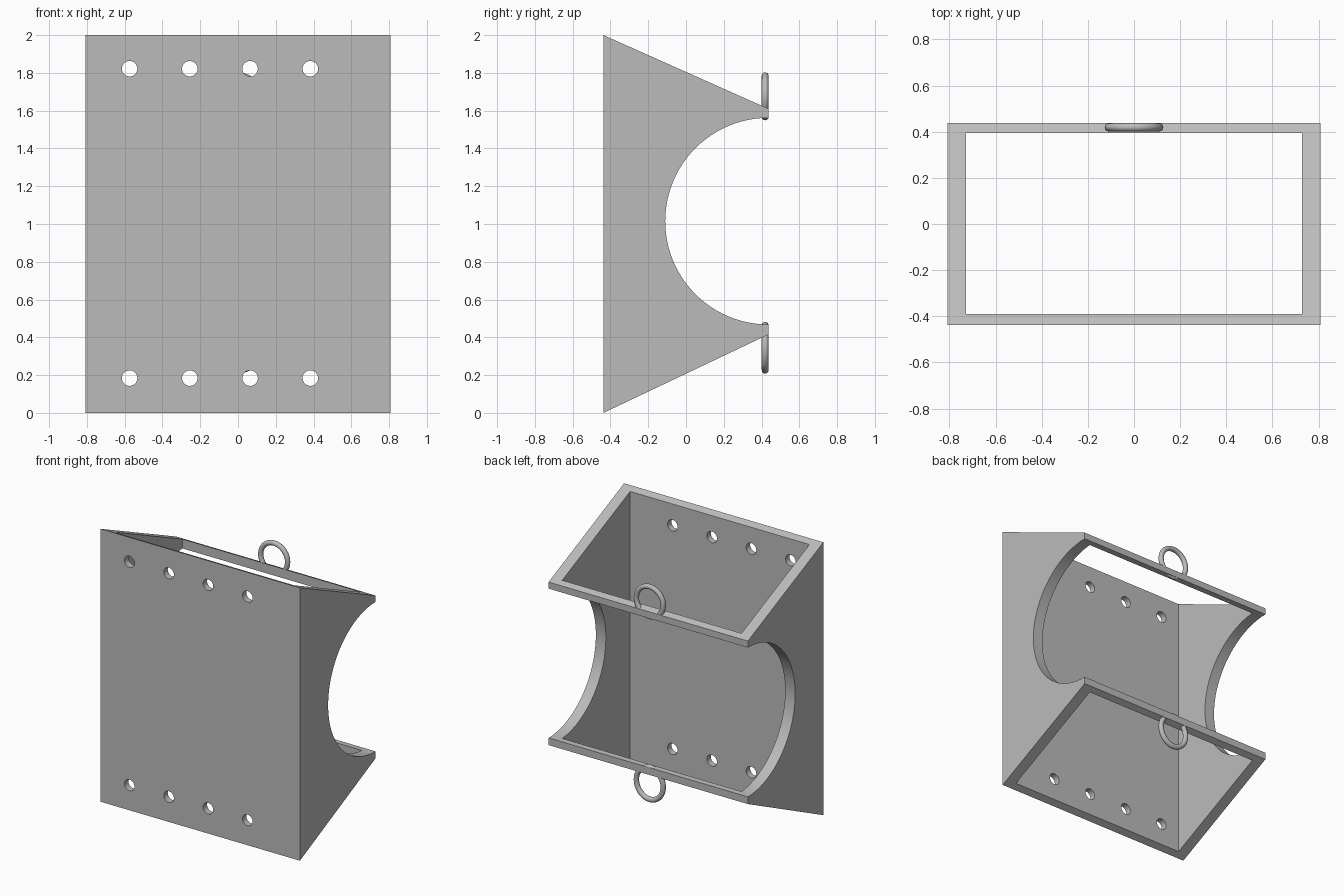
import bpy, bmesh, math
from mathutils import Matrix, Vector

if "Cube" in bpy.data.objects:
    bpy.data.objects.remove(bpy.data.objects["Cube"], do_unlink=True)

grey = bpy.data.materials.new("grey_metal")
grey.use_nodes = True
colour = (0.5, 0.5, 0.5, 1)
grey.diffuse_color = colour
grey.node_tree.nodes["Principled BSDF"].inputs["Base Color"].default_value = colour

HALF_WIDTH, HALF_DEPTH = 0.808, 0.437
MID_Z, ARC_RADIUS = 1.015, 0.547


def add_object(name, bm):
    bmesh.ops.recalc_face_normals(bm, faces=bm.faces)
    mesh = bpy.data.meshes.new(name)
    bm.to_mesh(mesh)
    bm.free()
    mesh.materials.append(grey)
    obj = bpy.data.objects.new(name, mesh)
    bpy.context.collection.objects.link(obj)
    return obj


def smooth(obj):
    bpy.ops.object.select_all(action="DESELECT")
    obj.select_set(True)
    bpy.context.view_layer.objects.active = obj
    bpy.ops.object.shade_smooth_by_angle(angle=math.radians(30))


# Side profile with the round cradle, extruded across the full width
profile = [(-HALF_DEPTH, 0), (-HALF_DEPTH, 2), (HALF_DEPTH, 1.61)]
steps = 48
for i in range(steps + 1):
    a = math.pi / 2 + math.pi * i / steps
    profile.append((HALF_DEPTH + ARC_RADIUS * math.cos(a), MID_Z + ARC_RADIUS * math.sin(a)))
profile.append((HALF_DEPTH, 0.415))

bm = bmesh.new()
side = bm.faces.new([bm.verts.new((-HALF_WIDTH, y, z)) for y, z in profile])
extruded = bmesh.ops.extrude_face_region(bm, geom=[side])
moved = [v for v in extruded["geom"] if isinstance(v, bmesh.types.BMVert)]
bmesh.ops.translate(bm, verts=moved, vec=(2 * HALF_WIDTH, 0, 0))
bracket = add_object("cradle_bracket", bm)

# Cutter for the open middle
bm = bmesh.new()
bmesh.ops.create_cube(bm, size=1, matrix=Matrix.Translation((0, 0.002, 1))
                      @ Matrix.Diagonal((1.454, 0.786, 3, 1)))
middle_cutter = add_object("middle_cutter", bm)

# Cutter for the two rows of screw holes
bm = bmesh.new()
for z in (0.184, 1.822):
    for i in range(4):
        place = Matrix.Translation((-0.574 + 0.319 * i, -0.42, z))
        bmesh.ops.create_cone(bm, cap_ends=True, segments=32, radius1=0.041, radius2=0.041,
                              depth=0.2, matrix=place @ Matrix.Rotation(math.pi / 2, 4, "X"))
hole_cutter = add_object("screw_hole_cutter", bm)

for cutter in (middle_cutter, hole_cutter):
    cut = bracket.modifiers.new(cutter.name, "BOOLEAN")
    cut.operation = "DIFFERENCE"
    cut.solver = "EXACT"
    cut.object = cutter
    bpy.context.view_layer.objects.active = bracket
    bpy.ops.object.modifier_apply(modifier=cut.name)
for cutter in (middle_cutter, hole_cutter):
    bpy.data.objects.remove(cutter, do_unlink=True)
smooth(bracket)

# Hanging rings at the back bars
for name, z, tall in (("upper_ring", 1.676, 1.0), ("lower_ring", 0.345, 1.08)):
    bpy.ops.mesh.primitive_torus_add(major_segments=48, minor_segments=16, major_radius=0.109,
                                     minor_radius=0.018, location=(0, 0.419, z),
                                     rotation=(math.pi / 2, 0, 0))
    ring = bpy.context.object
    ring.name = name
    ring.scale.y = tall
    ring.data.materials.append(grey)
    smooth(ring)
